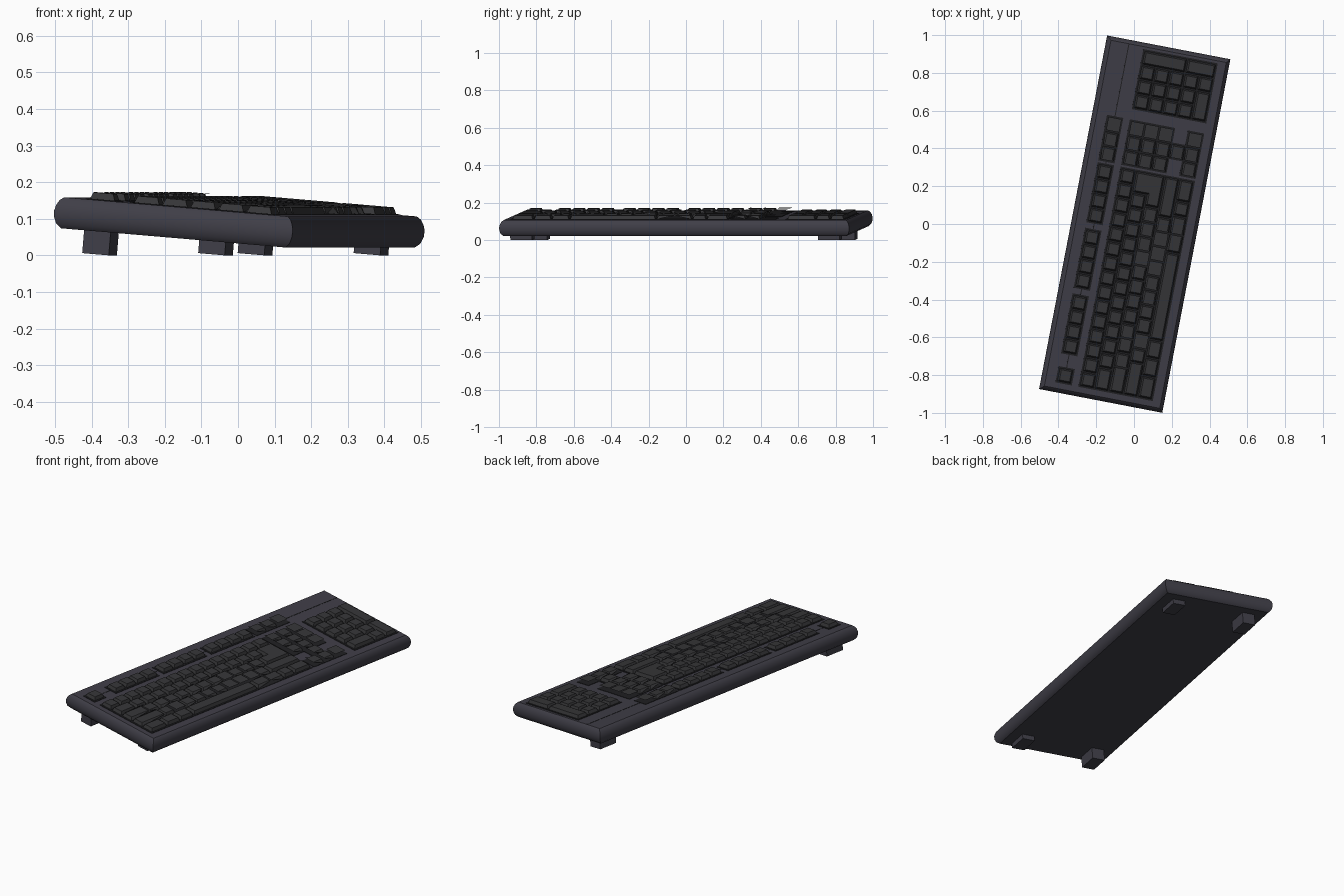
import bpy, bmesh, math
from mathutils import Matrix

if "Cube" in bpy.data.objects:
    bpy.data.objects.remove(bpy.data.objects["Cube"])

# Local frame: X = back to front of the keyboard, Y = left to right, Z = up from its underside
FRAME = (Matrix.Translation((0, 0, 0.048)) @ Matrix.Rotation(math.radians(-10.9), 4, 'Z')
         @ Matrix.Rotation(math.radians(4.8), 4, 'Y'))
HALF_X, HALF_Y, DECK = 0.333, 0.953, 0.085
PITCH, LEFT, BACK = 0.0785, -0.897, -0.129      # key spacing, left edge, back edge of number row
F_ROW = -0.253
NAV, PAD = LEFT + 15.25 * PITCH, 0.600
KEY_TOP = DECK + 0.020


def material(name, rgb):
    m = bpy.data.materials.new(name)
    m.diffuse_color = (*rgb, 1)
    m.use_nodes = True
    m.node_tree.nodes["Principled BSDF"].inputs["Base Color"].default_value = m.diffuse_color
    return m


CASE = material("charcoal case", (0.050, 0.048, 0.063))
KEYS = material("dark grey keys", (0.036, 0.036, 0.039))
GAP = material("near black gaps", (0.014, 0.014, 0.016))


def finish(bm, name, mat):
    mesh = bpy.data.meshes.new(name)
    bm.to_mesh(mesh)
    bm.free()
    mesh.materials.append(mat)
    ob = bpy.data.objects.new(name, mesh)
    bpy.context.collection.objects.link(ob)
    ob.matrix_world = FRAME
    return ob


def add_box(bm, x0, x1, y0, y1, z0, z1):
    m = Matrix.Translation(((x0 + x1) / 2, (y0 + y1) / 2, (z0 + z1) / 2)) @ \
        Matrix.Diagonal((x1 - x0, y1 - y0, z1 - z0, 1))
    bmesh.ops.create_cube(bm, size=1, matrix=m)


def box(name, mat, *dims):
    bm = bmesh.new()
    add_box(bm, *dims)
    return finish(bm, name, mat)


def add_key(bm, outline):
    """Tapered key cap from a counter-clockwise base outline."""
    base = [bm.verts.new((x, y, KEY_TOP)) for x, y in outline]
    face = bm.faces.new(base)
    bm.normal_update()
    bmesh.ops.inset_region(bm, faces=[face], thickness=0.008, use_even_offset=True, use_boundary=True)
    outer = {(round(x, 5), round(y, 5)) for x, y in outline}
    for v in bm.verts:
        if (round(v.co.x, 5), round(v.co.y, 5)) in outer:
            v.co.z = DECK


def rect_key(bm, x, y, w=1, h=1):
    g = 0.004
    x0, x1, y0, y1 = x + g, x + h * PITCH - g, y + g, y + w * PITCH - g
    add_key(bm, [(x0, y0), (x1, y0), (x1, y1), (x0, y1)])


def row_x(r):
    return BACK + r * PITCH


# Case: rounded side profile swept around a rectangle
bm = bmesh.new()
rings = []
for inset, z in [(0.020, 0), (0.007, 0.012), (0.001, 0.030), (0, 0.048), (0.004, 0.064),
                 (0.011, 0.077), (0.021, DECK)]:
    a, b = HALF_X - inset, HALF_Y - inset
    rings.append([bm.verts.new((x, y, z)) for x, y in ((-a, -b), (a, -b), (a, b), (-a, b))])
for lo, hi in zip(rings, rings[1:]):
    for i in range(4):
        j = (i + 1) % 4
        bm.faces.new((lo[i], lo[j], hi[j], hi[i]))
bm.faces.new(rings[0][::-1])
bm.faces.new(rings[-1])
case = finish(bm, "case", CASE)
bpy.context.view_layer.objects.active = case
case.select_set(True)
bpy.ops.object.shade_smooth_by_angle(angle=math.radians(38))

# Feet: low at the front, tall at the back
for side, y in (("left", -0.85), ("right", 0.825)):
    box("front_foot_" + side, CASE, 0.177, 0.251, y - 0.059, y + 0.059, -0.0268, 0.002)
    box("back_foot_" + side, CASE, -0.254, -0.180, y - 0.059, y + 0.059, -0.063, 0.002)


# Dark plates under the key groups
def plate(name, x0, x1, y0, y1):
    e = 0.005
    box(name, GAP, x0 - e, x1 + e, y0 - e, y1 + e, DECK - 0.002, DECK + 0.002)


plate("main_well", BACK, row_x(5), LEFT, LEFT + 15 * PITCH)
plate("navigation_well", BACK, row_x(3), NAV, NAV + 3 * PITCH)
plate("arrow_well", row_x(4), row_x(5), NAV, NAV + 3 * PITCH)
plate("up_arrow_well", row_x(3), row_x(4), NAV + PITCH, NAV + 2 * PITCH)
plate("number_pad_well", BACK, row_x(5), PAD, PAD + 4 * PITCH)
box("deck_groove", GAP, -0.217, -0.212, LEFT + 0.02, HALF_Y - 0.022, DECK - 0.002, DECK + 0.001)

# Function row
bm = bmesh.new()
for n, (start, count) in enumerate(((0, 1), (2, 4), (6.5, 4), (11, 4), (15.25, 3))):
    y = LEFT + start * PITCH
    plate(f"function_well_{n + 1}", F_ROW, F_ROW + PITCH, y, y + count * PITCH)
    for i in range(count):
        rect_key(bm, F_ROW, y + i * PITCH)
finish(bm, "function_keys", KEYS)

# Main block rows, as key widths from left to right
bm = bmesh.new()
ROWS = [[1] * 15, [1.5] + [1] * 12, [1.75] + [1] * 11, [2.25] + [1] * 10 + [2.75],
        [1.5, 1.25, 1.25, 6, 1.25, 1.25, 1, 1.5]]
for r, widths in enumerate(ROWS):
    y = LEFT
    for w in widths:
        rect_key(bm, row_x(r), y, w)
        y += w * PITCH
# L-shaped enter key
g = 0.004
x0, xm, x1 = row_x(1) + g, row_x(2) + g, row_x(3) - g
ya, yb, yc = LEFT + 12.75 * PITCH + g, LEFT + 13.5 * PITCH + g, LEFT + 15 * PITCH - g
add_key(bm, [(x0, yb), (xm, yb), (xm, ya), (x1, ya), (x1, yc), (x0, yc)])
finish(bm, "main_keys", KEYS)

# Navigation block and arrows
bm = bmesh.new()
for r in (0, 1, 2, 4):
    for c in range(3):
        rect_key(bm, row_x(r), NAV + c * PITCH)
rect_key(bm, row_x(3), NAV + PITCH)
finish(bm, "navigation_keys", KEYS)

# Number pad
bm = bmesh.new()
for r in range(4):
    for c in range(3):
        rect_key(bm, row_x(r), PAD + c * PITCH)
rect_key(bm, row_x(4), PAD, w=2)
rect_key(bm, row_x(4), PAD + 2 * PITCH)
rect_key(bm, row_x(0), PAD + 3 * PITCH, h=3)
rect_key(bm, row_x(3), PAD + 3 * PITCH, h=2)
finish(bm, "number_pad_keys", KEYS)
